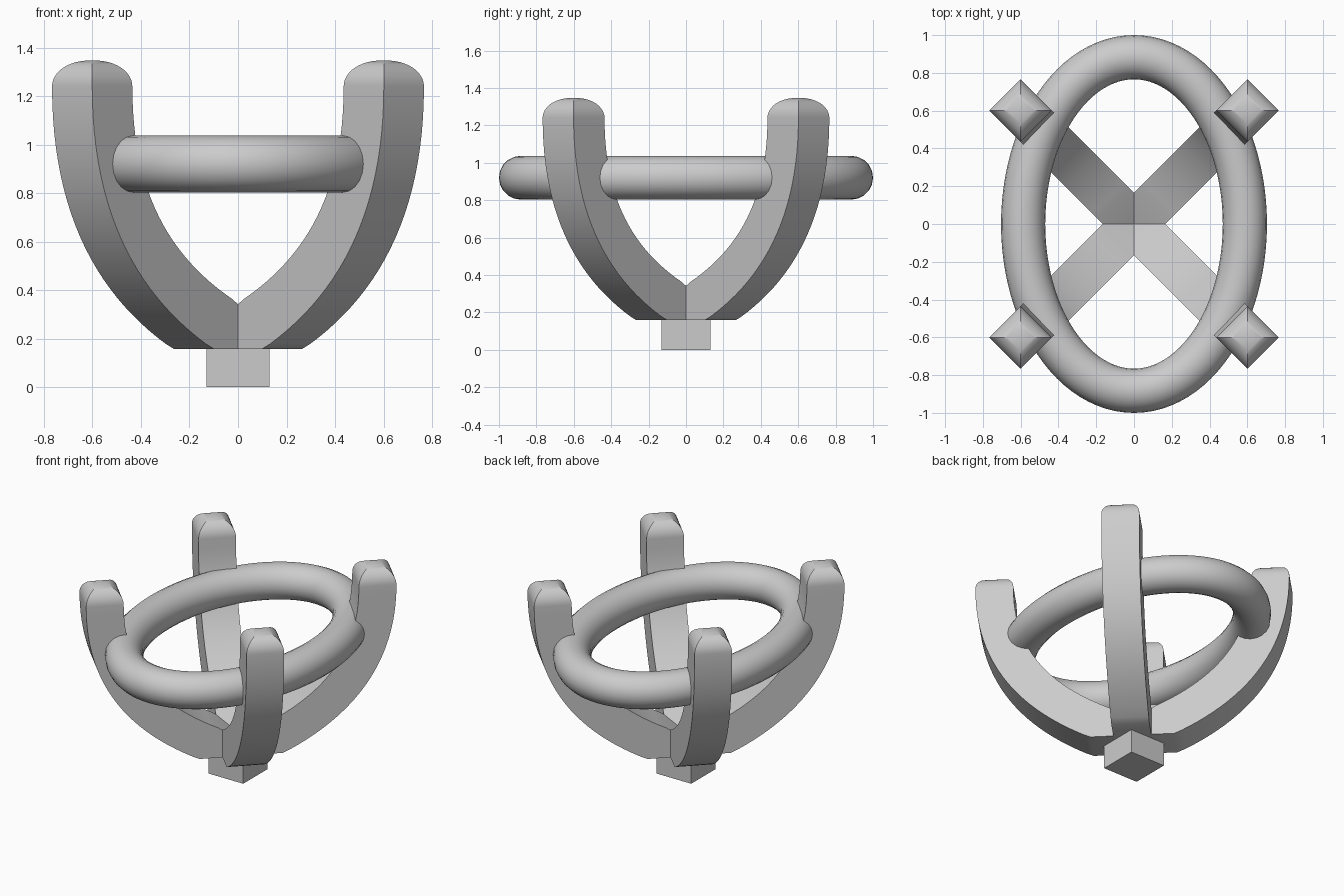
import bpy, bmesh, math
from mathutils import Vector, Matrix

if "Cube" in bpy.data.objects:
    bpy.data.objects.remove(bpy.data.objects["Cube"])

HALF = 0.117  # half thickness of ring tube and prong bars


def smooth(obj, angle=30):
    bpy.ops.object.select_all(action='DESELECT')
    obj.select_set(True)
    bpy.context.view_layer.objects.active = obj
    bpy.ops.object.shade_smooth_by_angle(angle=math.radians(angle))


def bezier(p, t):
    a, b, c, d = (Vector(v) for v in p)
    u = 1 - t
    pos = a*u**3 + b*3*u*u*t + c*3*u*t*t + d*t**3
    tan = (b - a)*3*u*u + (c - b)*6*u*t + (d - c)*3*t*t
    return pos, tan.normalized()


# Prong sections: (inner point, outer point, half width) in the radial plane
PATH = [(0.20, 0.257), (0.60, 0.45), (0.85, 0.75), (0.85, 1.24)]
sections = [(Vector((0, 0.265)), Vector((0, 0.158)), HALF)]
for i in range(25):
    pos, tan = bezier(PATH, i / 24)
    n = Vector((tan.y, -tan.x)) * HALF
    outer = pos + n
    if i == 0:
        outer = Vector((0.258, 0.158))
    sections.append((pos - n, outer, HALF))
# Domed square tip
for i in range(1, 13):
    a = math.radians(90 * i / 12)
    w = max(HALF * math.cos(a) ** 0.9 if i < 12 else 0, 0.001)
    z = 1.24 + 0.107 * math.sin(a)
    sections.append((Vector((0.85 - w, z)), Vector((0.85 + w, z)), w))


def make_prong(name, angle):
    bm = bmesh.new()
    rings = []
    for inn, out, w in sections:
        rings.append([bm.verts.new((p.x, s * w, p.y))
                      for p, s in ((inn, -1), (out, -1), (out, 1), (inn, 1))])
    for r0, r1 in zip(rings, rings[1:]):
        for k in range(4):
            j = (k + 1) % 4
            bm.faces.new((r0[k], r0[j], r1[j], r1[k]))
    bm.faces.new(rings[0])
    bm.faces.new(rings[-1])
    bmesh.ops.recalc_face_normals(bm, faces=bm.faces)
    bm.transform(Matrix.Rotation(angle, 4, 'Z'))
    me = bpy.data.meshes.new(name)
    bm.to_mesh(me)
    bm.free()
    obj = bpy.data.objects.new(name, me)
    bpy.context.collection.objects.link(obj)
    smooth(obj)


for k, label in enumerate(("back_right", "back_left", "front_left", "front_right")):
    make_prong("prong_" + label, math.radians(45 + 90 * k))

# Oval ring: round tube swept along an ellipse
curve = bpy.data.curves.new("oval_ring", 'CURVE')
curve.dimensions = '3D'
curve.bevel_depth = HALF
curve.bevel_resolution = 8
spline = curve.splines.new('POLY')
N = 96
spline.points.add(N - 1)
for i, p in enumerate(spline.points):
    a = 2 * math.pi * i / N
    p.co = (0.587 * math.cos(a), 0.883 * math.sin(a), 0.92, 1)
spline.use_cyclic_u = True
ring = bpy.data.objects.new("oval_ring", curve)
bpy.context.collection.objects.link(ring)
bpy.ops.object.select_all(action='DESELECT')
ring.select_set(True)
bpy.context.view_layer.objects.active = ring
bpy.ops.object.convert(target='MESH')
smooth(bpy.context.view_layer.objects.active, 40)

# Base block
bpy.ops.mesh.primitive_cube_add(size=1, location=(0, 0, 0.09))
base = bpy.context.object
base.name = "base_block"
base.scale = (0.26, 0.26, 0.18)
